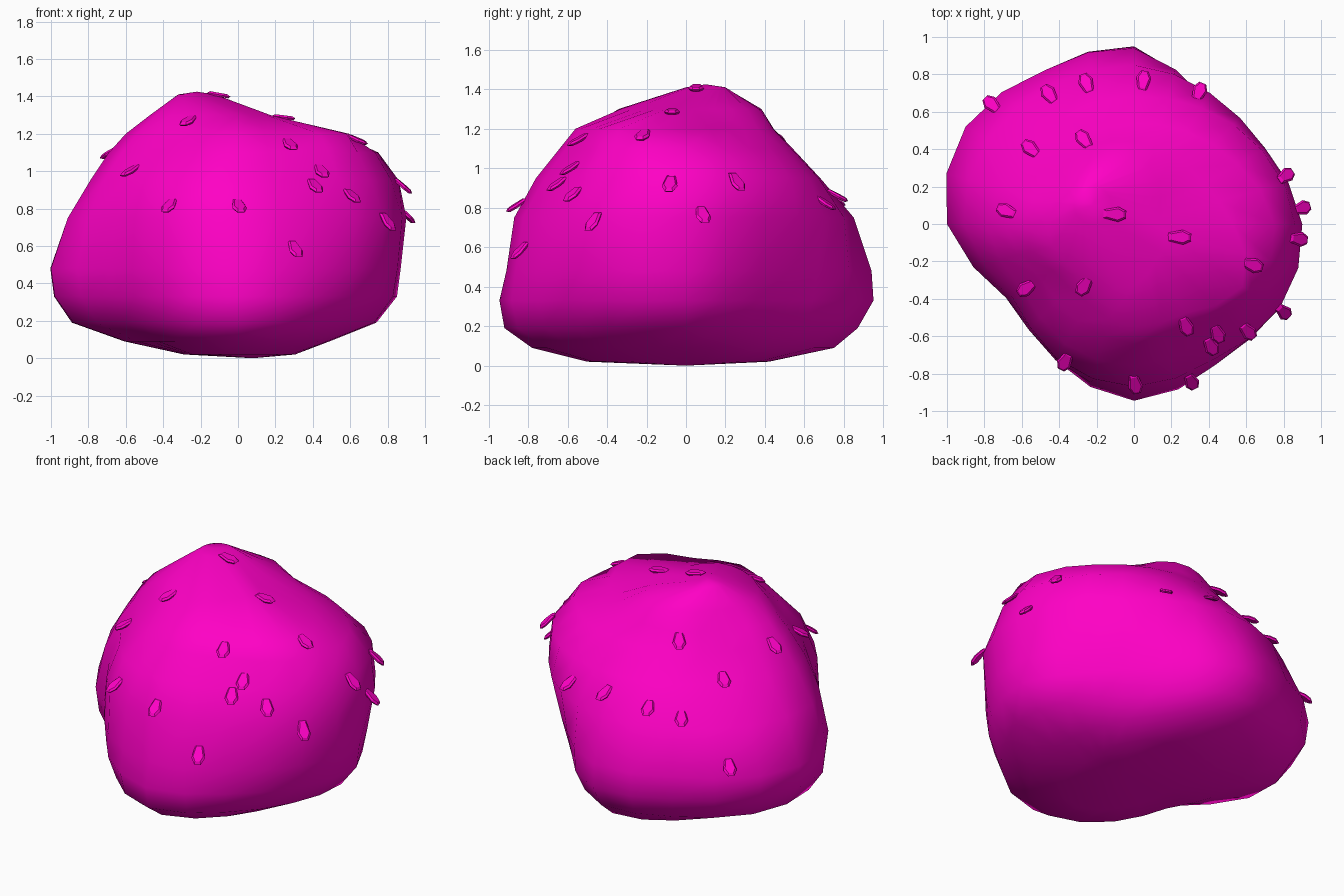
import bpy, bmesh, math
from mathutils import Vector, Matrix
from mathutils.bvhtree import BVHTree

if "Cube" in bpy.data.objects:
    bpy.data.objects.remove(bpy.data.objects["Cube"])

pink = bpy.data.materials.new("pink")
pink.diffuse_color = (1.0, 0.0, 0.56, 1)
pink.use_nodes = True
pink.node_tree.nodes["Principled BSDF"].inputs["Base Color"].default_value = pink.diffuse_color


def make_object(name, bm, smooth):
    bmesh.ops.recalc_face_normals(bm, faces=bm.faces)
    for f in bm.faces:
        f.smooth = smooth
    mesh = bpy.data.meshes.new(name)
    bm.to_mesh(mesh)
    mesh.materials.append(pink)
    ob = bpy.data.objects.new(name, mesh)
    bpy.context.collection.objects.link(ob)
    return ob


# Boulder cross-sections: height -> radii every 30 degrees from +x
slices = {
    0.02: (.30, .35, .42, .42, .40, .33, .28, .30, .40, .50, .45, .35),
    0.09: (.48, .50, .58, .75, .72, .66, .60, .55, .68, .78, .66, .55),
    0.19: (.74, .64, .68, .87, .88, .93, .88, .70, .79, .92, .82, .76),
    0.33: (.85, .71, .74, .95, .94, 1.02, .98, .77, .84, .945, .87, .85),
    0.48: (.87, .75, .77, .94, .95, 1.04, 1.0, .79, .84, .91, .87, .88),
    0.75: (.90, .81, .81, .85, .86, .90, .91, .76, .83, .87, .84, .90),
    0.95: (.86, .79, .72, .68, .68, .69, .79, .69, .74, .76, .73, .82),
    1.10: (.75, .64, .57, .54, .55, .57, .69, .58, .60, .64, .63, .74),
    1.20: (.53, .43, .42, .44, .48, .50, .60, .50, .49, .56, .55, .67),
    1.30: (.15, .16, .26, .37, .41, .43, .47, .42, .37, .33, .23, .20),
    1.41: (.10,) * 12,
}


def ring_points(z, radii):
    cx, cy = (-0.22, 0.10) if z > 1.4 else (0, 0)
    pts = []
    for i in range(24):
        k = i // 2
        if i % 2:  # smooth midpoint between neighbouring radii
            a, b, c, d = (radii[(k + j) % 12] for j in (-1, 0, 1, 2))
            r = (9 * (b + c) - a - d) / 16
        else:
            r = radii[k]
        t = math.radians(15 * i)
        pts.append((cx + r * math.cos(t), cy + r * math.sin(t), z))
    return pts


# Boulder body
bm = bmesh.new()
rings = [[bm.verts.new(p) for p in ring_points(z, r)] for z, r in slices.items()]
for lo, hi in zip(rings, rings[1:]):
    for i in range(24):
        j = (i + 1) % 24
        bm.faces.new((lo[i], lo[j], hi[j], hi[i]))
for ring, tip in ((rings[0], (0.08, 0, 0)), (rings[-1], (-0.22, 0.10, 1.425))):
    v = bm.verts.new(tip)
    for i in range(24):
        bm.faces.new((ring[i], ring[(i + 1) % 24], v))
make_object("boulder", bm, True)
bm.normal_update()
tree = BVHTree.FromBMesh(bm)

# Stone chips scattered over the boulder
chips = [
    (-.76, .64, .55), (-.45, .69, .80), (-.25, .74, .83), (.05, .76, .86),
    (.35, .72, .83), (-.55, .40, .97), (-.28, .47, 1.18), (-.68, .07, 1.10),
    (-.10, .05, 1.42), (.24, -.07, 1.27), (-.57, -.34, 1.0), (-.26, -.32, 1.26),
    (.65, -.23, 1.20), (.80, .25, .93), (.94, .10, .77), (.87, -.08, .92),
    (.79, -.46, .73), (.58, -.54, .85), (.43, -.55, .98), (.40, -.63, .91),
    (.28, -.55, 1.15), (.29, -.81, .58), (0, -.83, .80), (-.37, -.74, .82),
]
outline = [(-.062, -.022), (-.062, .022), (.02, .04), (.062, .02), (.062, -.02), (.02, -.04)]


def add_chip(index, centre):
    hit, normal = tree.find_nearest(Vector(centre))[:2]
    # tilt between the slope and horizontal, pointing downhill
    up = (normal + Vector((0, 0, 0.9))).normalized()
    out = Vector((normal.x, normal.y, 0))
    if out.length < 0.15:
        out = Vector((-1, 0.2, 0))
    side = up.cross(out).normalized()
    along = side.cross(up)
    place = Matrix((along, side, up)).transposed()
    pos = hit + normal * (0.006 + 0.026 * (1 - abs(normal.z)))
    b = bmesh.new()
    layers = [[b.verts.new(pos + place @ Vector((x * s, y * s, h))) for x, y in outline]
              for s, h in ((0.85, -.01), (1, 0), (0.75, .01))]
    for lo, hi in zip(layers, layers[1:]):
        for i in range(6):
            j = (i + 1) % 6
            b.faces.new((lo[i], lo[j], hi[j], hi[i]))
    b.faces.new(layers[0][::-1])
    b.faces.new(layers[-1])
    make_object(f"stone_chip_{index}", b, False)
    b.free()


for n, c in enumerate(chips, 1):
    add_chip(n, c)
bm.free()
